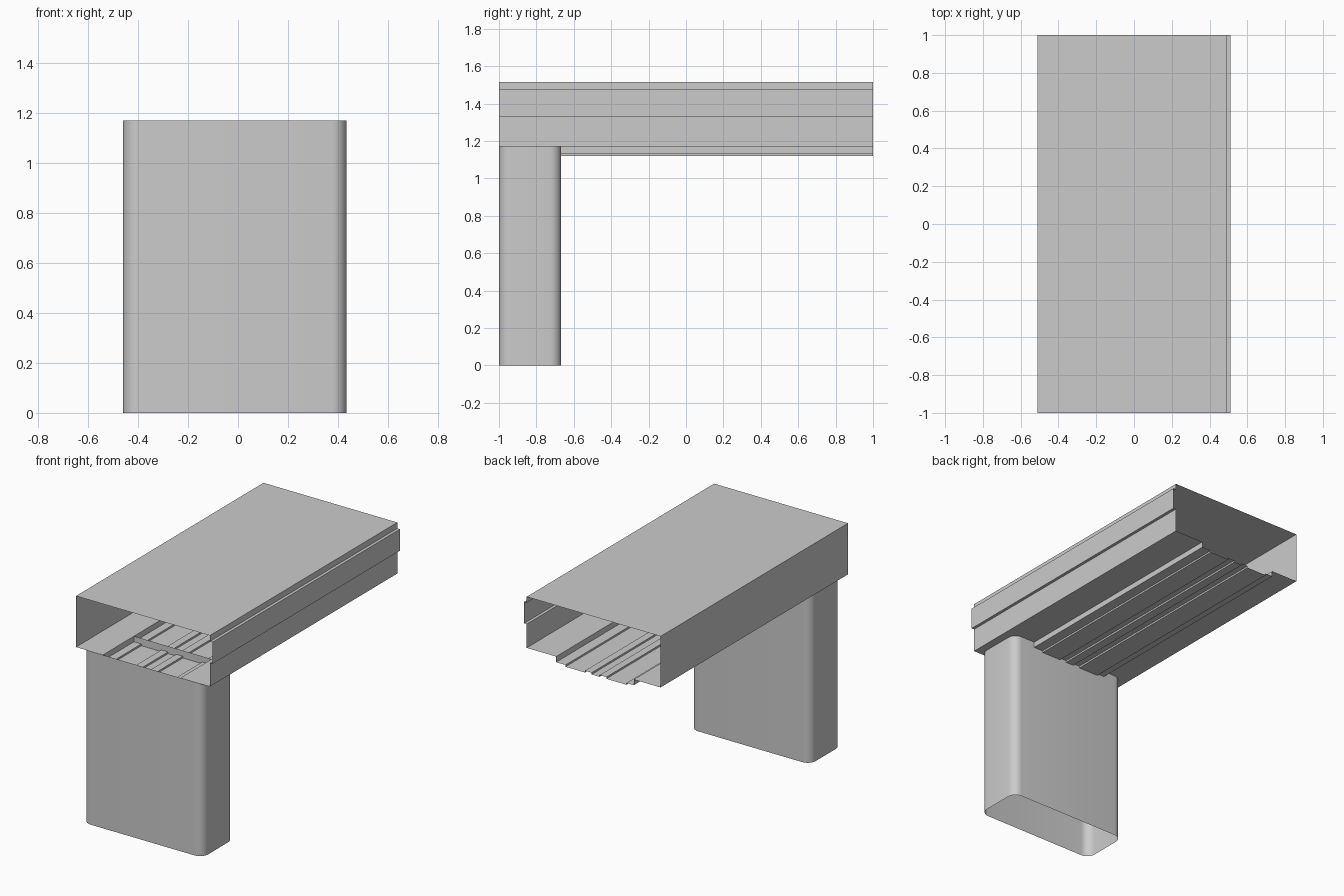
import bpy, bmesh, math

cube = bpy.data.objects.get("Cube")
if cube:
    bpy.data.objects.remove(cube, do_unlink=True)

grey = bpy.data.materials.new("light_grey")
grey.use_nodes = True
colour = (0.6, 0.6, 0.6, 1)
grey.diffuse_color = colour
grey.node_tree.nodes["Principled BSDF"].inputs["Base Color"].default_value = colour


def sleeve(name, loop, axis):
    """Open-ended thin shell: a closed loop of points swept along an axis."""
    bm = bmesh.new()
    verts = [bm.verts.new(p) for p in loop]
    edges = [bm.edges.new((v, verts[i - 1])) for i, v in enumerate(verts)]
    new = bmesh.ops.extrude_edge_only(bm, edges=edges)["geom"]
    bmesh.ops.translate(bm, vec=axis, verts=[g for g in new if isinstance(g, bmesh.types.BMVert)])
    bmesh.ops.recalc_face_normals(bm, faces=bm.faces)
    mesh = bpy.data.meshes.new(name)
    bm.to_mesh(mesh)
    bm.free()
    mesh.materials.append(grey)
    obj = bpy.data.objects.new(name, mesh)
    bpy.context.collection.objects.link(obj)
    return obj


# Beam: hollow section with a raised band on one side and a ribbed floor channel
TOP, FLOOR, CHANNEL, RIB = 1.515, 1.17, 1.132, 1.12
LEFT, RIGHT, BAND = -0.51, 0.49, 0.51
section = [(LEFT, FLOOR), (LEFT, TOP), (RIGHT, TOP),
           (RIGHT, 1.475), (BAND, 1.475), (BAND, 1.33), (RIGHT, 1.33),
           (RIGHT, FLOOR), (0.27, FLOOR), (0.27, CHANNEL)]
for right, left in [(0.2, 0.055), (0.005, -0.055), (-0.105, -0.255)]:
    section += [(right, CHANNEL), (right, RIB), (left, RIB), (left, CHANNEL)]
section += [(-0.31, CHANNEL), (-0.31, FLOOR)]
sleeve("beam", [(x, -1, z) for x, z in section], (0, 2, 0))

# Leg: open tube with rounded corners, flush with the front of the beam
x0, x1, y0, y1, r, steps = -0.46, 0.435, -1, -0.667, 0.06, 8
corners = [(x1 - r, y1 - r), (x0 + r, y1 - r), (x0 + r, y0 + r), (x1 - r, y0 + r)]
outline = []
for quarter, (cx, cy) in enumerate(corners):
    for i in range(steps + 1):
        a = math.pi / 2 * (quarter + i / steps)
        outline.append((cx + r * math.cos(a), cy + r * math.sin(a), 0))
leg = sleeve("leg", outline, (0, 0, FLOOR))
bpy.context.view_layer.objects.active = leg
leg.select_set(True)
bpy.ops.object.shade_smooth_by_angle(angle=math.radians(30))
